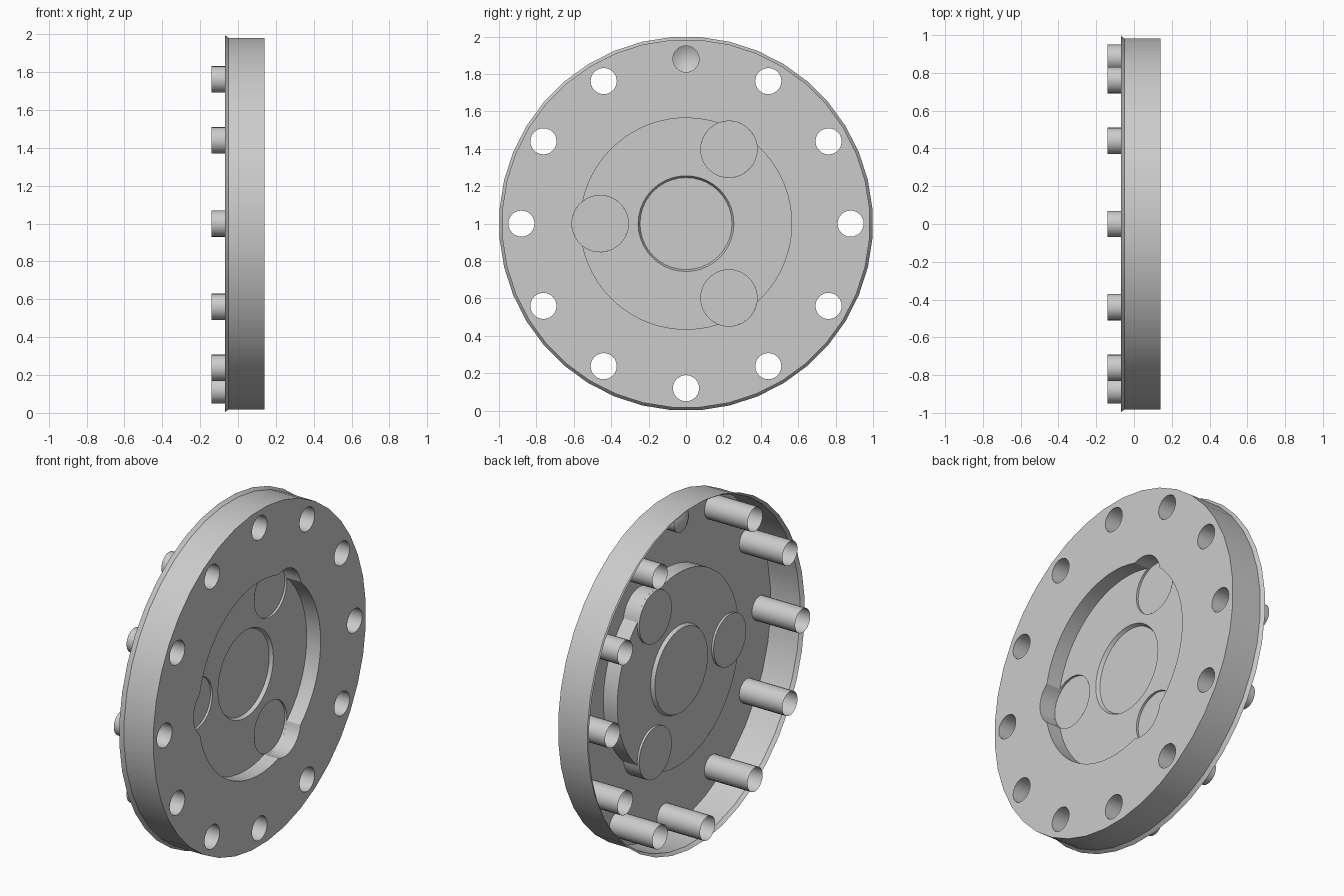
import bpy
import bmesh
from math import cos, sin, pi, radians, atan2, acos

cube = bpy.data.objects.get("Cube")
if cube:
    bpy.data.objects.remove(cube)

grey = bpy.data.materials.new("light_grey")
grey.use_nodes = True
colour = (0.6, 0.6, 0.6, 1)
grey.diffuse_color = colour
grey.node_tree.nodes["Principled BSDF"].inputs["Base Color"].default_value = colour

# Main sizes: the disc axis runs along x at height AXIS_Z
AXIS_Z = 1.0
FACE, FLOOR, POCKET, CENTRE = 0.14, 0.05, 0.037, 0.03
RIM, SLEEVE_END = -0.07, -0.14
HOLE_R, HOLE_RING = 0.07, 0.88
RECESS_R, LOBE_R, LOBE_RING = 0.565, 0.151, 0.459
CENTRE_R = 0.256
LOBE_ANGLES = [radians(a) for a in (60, 180, 300)]


def circle(r, n, ring=0, angle=0, offset=0):
    """Points (y, z) of a circle whose centre lies at a polar position."""
    cy, cz = ring * cos(angle), ring * sin(angle)
    return [(cy + r * cos(2 * pi * (i + offset) / n),
             cz + r * sin(2 * pi * (i + offset) / n)) for i in range(n)]


def loop(bm, pts, x):
    return [bm.verts.new((x, y, z + AXIS_Z)) for y, z in pts]


def wall(bm, a, b):
    for i in range(len(a)):
        j = (i + 1) % len(a)
        bm.faces.new((a[i], a[j], b[j], b[i]))


def loft(bm, sections):
    """Skin a list of (points, x) sections; return the last loop."""
    loops = [loop(bm, p, x) for p, x in sections]
    for a, b in zip(loops, loops[1:]):
        wall(bm, a, b)
    return loops[-1]


def plate(bm, outlines, x):
    """Flat plate from an outer outline and any holes."""
    edges = []
    for pts in outlines:
        vs = loop(bm, pts, x)
        edges += [bm.edges.new((vs[i - 1], vs[i])) for i in range(len(vs))]
    bmesh.ops.triangle_fill(bm, edges=edges, use_beauty=True, normal=(1, 0, 0))


def finish(name, bm):
    mesh = bpy.data.meshes.new(name)
    bm.to_mesh(mesh)
    bm.free()
    mesh.materials.append(grey)
    ob = bpy.data.objects.new(name, mesh)
    bpy.context.collection.objects.link(ob)
    bpy.ops.object.select_all(action="DESELECT")
    ob.select_set(True)
    bpy.context.view_layer.objects.active = ob
    bpy.ops.object.shade_smooth_by_angle(angle=radians(30))


def recess_outline(outward):
    """Recess circle with lobes bulging out, or cut in when not outward."""
    phi = acos((RECESS_R ** 2 + LOBE_RING ** 2 - LOBE_R ** 2)
               / (2 * RECESS_R * LOBE_RING))
    psi = atan2(RECESS_R * sin(phi), RECESS_R * cos(phi) - LOBE_RING)
    sweep = 2 * psi if outward else 2 * psi - 2 * pi
    pts = []
    for a in LOBE_ANGLES:
        cy, cz = LOBE_RING * cos(a), LOBE_RING * sin(a)
        n = 12 if outward else 24
        for i in range(n):
            t = a - psi + sweep * i / n
            pts.append((cy + LOBE_R * cos(t), cz + LOBE_R * sin(t)))
        span = 2 * pi / 3 - 2 * phi
        for i in range(18):
            t = a + phi + span * i / 18
            pts.append((RECESS_R * cos(t), RECESS_R * sin(t)))
    return pts


bolt_angles = [pi / 2 + i * pi / 6 for i in range(12)]
holes = [circle(HOLE_R, 24, HOLE_RING, a) for a in bolt_angles]
outer = circle(0.985, 40, offset=0.5)
flare = circle(1.0, 40, offset=0.5)

# Face plate with bolt holes and the lobed opening
bm = bmesh.new()
plate(bm, [outer, recess_outline(True)] + holes, FACE)
finish("face_plate", bm)

# Outer rim wall, flared at its open end
bm = bmesh.new()
loft(bm, [(outer, FACE), (outer, -0.05), (flare, RIM)])
finish("rim_wall", bm)

# Recess wall and floor
bm = bmesh.new()
loft(bm, [(recess_outline(True), FACE), (recess_outline(True), FLOOR)])
finish("recess_wall", bm)
bm = bmesh.new()
plate(bm, [recess_outline(False), circle(CENTRE_R, 40)], FLOOR)
finish("recess_floor", bm)

# Three shallow round pockets
bm = bmesh.new()
for a in LOBE_ANGLES:
    pts = circle(LOBE_R, 36, LOBE_RING, a)
    bm.faces.new(loft(bm, [(pts, FLOOR), (pts, POCKET)]))
finish("round_pockets", bm)

# Central dish with a slightly tapered wall
bm = bmesh.new()
bm.faces.new(loft(bm, [(circle(CENTRE_R, 40), FLOOR),
                       (circle(CENTRE_R - 0.01, 40), CENTRE)]))
finish("central_dish", bm)

# Open bolt sleeves
bm = bmesh.new()
for pts in holes[1:]:
    loft(bm, [(pts, FACE), (pts, SLEEVE_END)])
finish("bolt_sleeves", bm)

# Blind hole at the top with a conical end
bm = bmesh.new()
end = loft(bm, [(holes[0], FACE), (holes[0], 0.03)])
tip = bm.verts.new((-0.01, 0, AXIS_Z + HOLE_RING))
for i in range(len(end)):
    bm.faces.new((end[i - 1], end[i], tip))
finish("blind_hole", bm)
